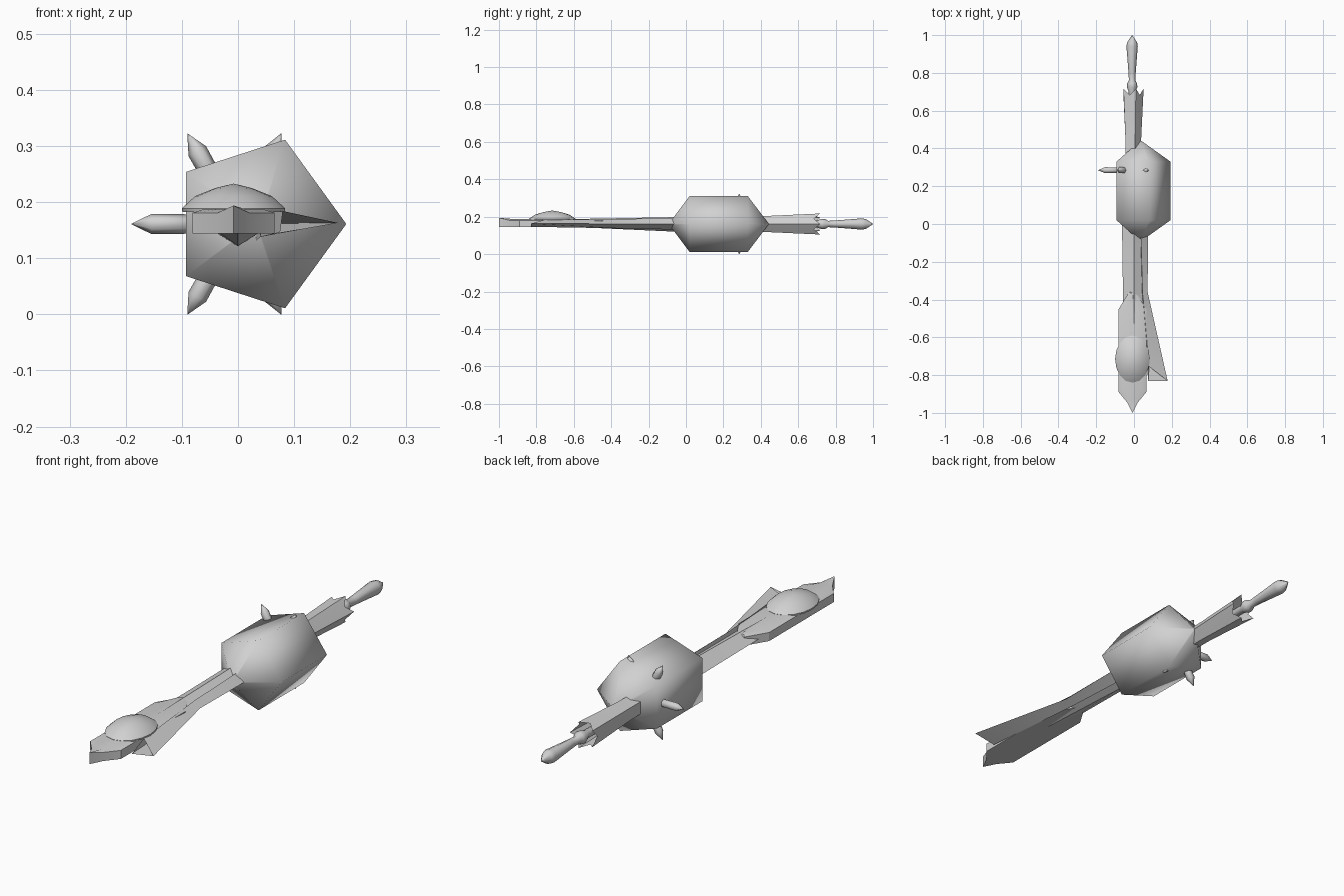
import bpy, bmesh, math
from mathutils import Vector, Matrix

if "Cube" in bpy.data.objects:
    bpy.data.objects.remove(bpy.data.objects["Cube"])

grey = bpy.data.materials.new("light grey")
grey.diffuse_color = (0.64, 0.64, 0.64, 1)
grey.use_nodes = True
grey.node_tree.nodes["Principled BSDF"].inputs["Base Color"].default_value = grey.diffuse_color
Z = 0.161  # height of the long axis


def finish(name, bm, angle=None):
    """Turn a bmesh into an object; angle None means smooth everywhere."""
    bmesh.ops.remove_doubles(bm, verts=bm.verts, dist=1e-5)
    bmesh.ops.recalc_face_normals(bm, faces=bm.faces)
    me = bpy.data.meshes.new(name)
    bm.to_mesh(me)
    bm.free()
    me.materials.append(grey)
    ob = bpy.data.objects.new(name, me)
    bpy.context.collection.objects.link(ob)
    for p in me.polygons:
        p.use_smooth = True
    if angle is not None:
        bpy.ops.object.select_all(action='DESELECT')
        ob.select_set(True)
        bpy.context.view_layer.objects.active = ob
        bpy.ops.object.shade_smooth_by_angle(angle=math.radians(angle))
    return ob


def loft(name, rings, caps=(True, True), angle=None):
    """Skin a list of equal-length point rings."""
    bm = bmesh.new()
    vs = [[bm.verts.new(p) for p in r] for r in rings]
    n = len(rings[0])
    for a, b in zip(vs, vs[1:]):
        for i in range(n):
            j = (i + 1) % n
            bm.faces.new((a[i], a[j], b[j], b[i]))
    if caps[0]:
        bm.faces.new(vs[0])
    if caps[1]:
        bm.faces.new(vs[-1])
    return finish(name, bm, angle)


def ring(x, y, r, n, rz=None):
    rz = rz or r
    return [(x + r * math.cos(i * math.tau / n), y, Z + rz * math.sin(i * math.tau / n))
            for i in range(n)]


# Five-sided main hull with pointed ends
loft("hull", [ring(0.035, y, r, 5) for y, r in
              ((-0.09, 0.004), (0.02, 0.158), (0.33, 0.158), (0.44, 0.004))])

# Short spikes radiating around the rear of the hull
for k, (tx, tz) in enumerate([(-0.19, Z), (-0.09, 0.322), (0.077, 0.322),
                              (-0.09, 0.0), (0.077, 0.0)]):
    tip = Vector((tx, 0.285, tz))
    d = (tip - Vector((0, 0.285, Z))).normalized()
    side = d.cross(Vector((0, 1, 0)))
    rings = []
    for back, r in ((0.13, 0.017), (0.036, 0.018), (0, 0.0005)):
        c = tip - d * back
        rings.append([c + side * r * math.cos(a) + Vector((0, 1, 0)) * r * math.sin(a)
                      for a in (i * math.tau / 6 for i in range(6))])
    loft(f"spike_{k + 1}", rings)

# Flared tail tube, open at the rear with a jagged rim
rings = []
for y, r in ((0.36, 0.045), (0.45, 0.046), (0.70, 0.059)):
    pts = []
    for i in range(10):
        a = i * math.tau / 10
        rr = r if i % 2 == 0 else r * 0.81
        yy = y + (0.017 if i % 2 == 0 else -0.017) if y > 0.6 else y
        pts.append((-0.008 + rr * math.cos(a), yy, Z + rr * math.sin(a)))
    rings.append(pts)
loft("tail_tube", rings, caps=(True, False), angle=50)

# Turned rod that comes out of the tail tube
loft("tail_rod", [ring(-0.01, y, r, 8) for y, r in
                  ((0.45, 0.018), (0.70, 0.018), (0.725, 0.028), (0.745, 0.026), (0.76, 0.017),
                   (0.80, 0.019), (0.94, 0.030), (0.96, 0.027), (1.0, 0.001))], angle=50)

# Tapered neck joining the hull to the head
loft("neck", [[(cx - w, y, Z), (cx, y, top), (cx + w, y, Z), (cx, y, low)]
              for y, cx, w, top, low in ((0.03, 0.0, 0.064, 0.20, 0.12),
                                         (-0.10, 0.0, 0.062, 0.197, 0.122),
                                         (-0.62, 0.0, 0.055, 0.187, 0.146))], angle=40)

# Side fin that splits away from the neck and opens out to a notched end
loft("side_fin", [
    [(0.075, 0.0, Z), (0.035, 0.0, 0.192), (0.03, 0.0, 0.13)],
    [(0.072, -0.36, 0.162), (0.045, -0.36, 0.188), (0.04, -0.36, 0.138)],
    [(0.178, -0.83, 0.163), (0.08, -0.755, 0.184), (0.075, -0.83, 0.146)],
], caps=(True, False), angle=40)

# Flat head with a pointed nose and a raised nose tip
half = [(-0.36, 0.018), (-0.45, 0.073), (-0.89, 0.073), (-0.945, 0.028)]
outline = [(-0.008 - w, y) for y, w in half] + [(-0.008, -1.0)] + \
          [(-0.008 + w, y) for y, w in reversed(half)]
loft("head", [
    [(x, y, 0.144) for x, y in outline],
    [(x, y, 0.194 if y < -0.98 else 0.181) for x, y in outline],
    [(-0.008 + (x + 0.008) * 0.7, y * 0.96 - 0.02, 0.188) for x, y in outline],
], angle=30)

# Oval canopy on the head
bm = bmesh.new()
n = 16
rows = []
for s, z in ((0.99, 0.182), (1.0, 0.189), (0.74, 0.211), (0.36, 0.225)):
    rows.append([bm.verts.new((-0.008 + 0.092 * s * math.cos(i * math.tau / n),
                               -0.715 + 0.125 * s * math.sin(i * math.tau / n), z))
                 for i in range(n)])
top = bm.verts.new((-0.008, -0.715, 0.233))
for a, b in zip(rows, rows[1:]):
    for i in range(n):
        j = (i + 1) % n
        bm.faces.new((a[i], a[j], b[j], b[i]))
for i in range(n):
    bm.faces.new((rows[-1][i], rows[-1][(i + 1) % n], top))
bm.faces.new(rows[0])
finish("canopy", bm, 40)
